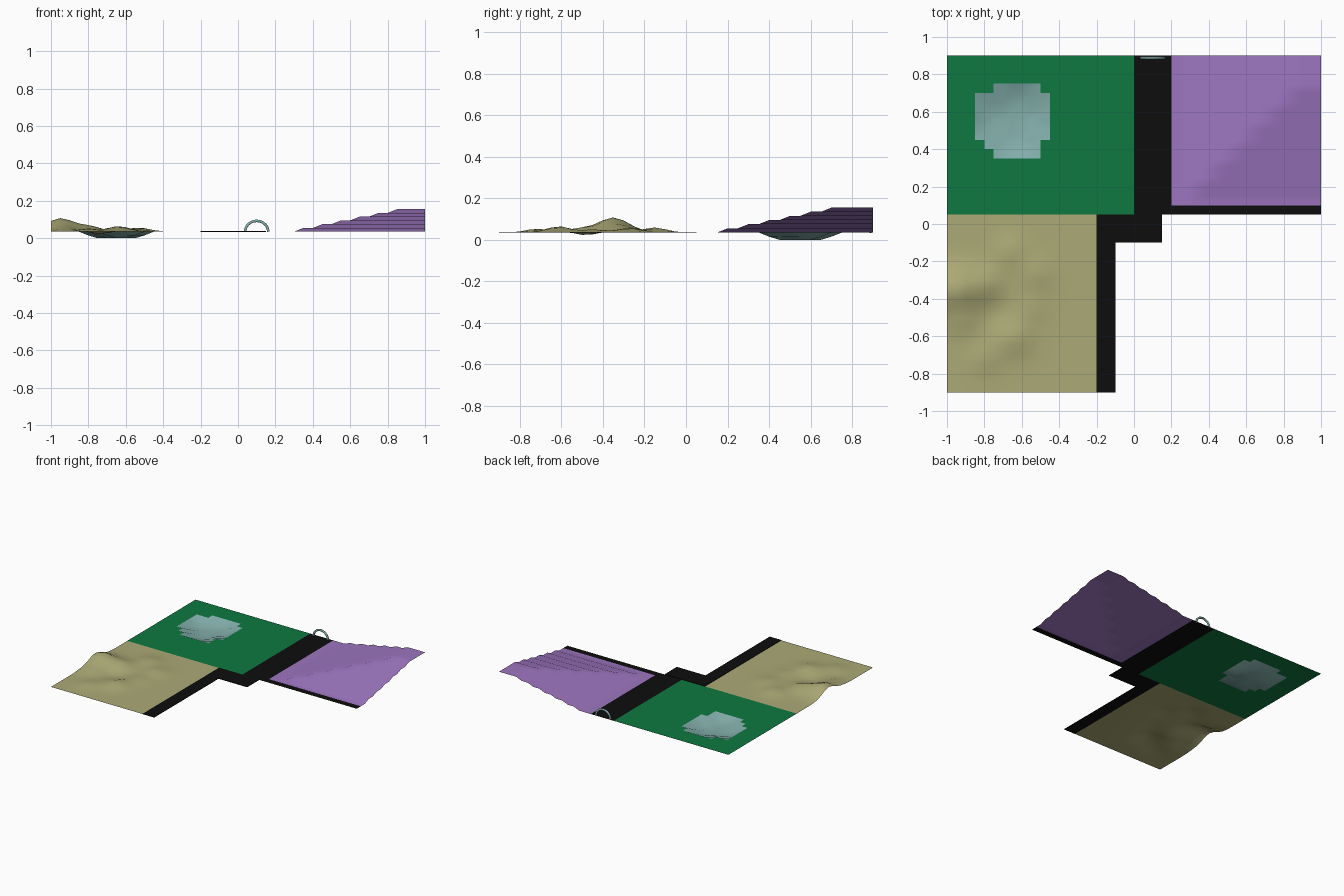
import bpy, bmesh, math

cube = bpy.data.objects.get("Cube")
if cube:
    bpy.data.objects.remove(cube, do_unlink=True)

GROUND = 0.035
CELL = 0.05


def material(name, rgb):
    m = bpy.data.materials.new(name)
    m.use_nodes = True
    m.diffuse_color = (*rgb, 1)
    bsdf = next(n for n in m.node_tree.nodes if n.type == 'BSDF_PRINCIPLED')
    bsdf.inputs["Base Color"].default_value = (*rgb, 1)
    return m


grass = material("grass green", (0.0044, 0.19, 0.052))
sand = material("sand yellow", (0.41, 0.40, 0.18))
heather = material("hill purple", (0.34, 0.18, 0.53))
water = material("pale teal", (0.23, 0.43, 0.41))
tar = material("path black", (0.004, 0.004, 0.004))


def terrain(name, x0, x1, y0, y1, mat, height=None, keep=None):
    """Grid sheet of square cells, raised by height(x, y), limited to cells passing keep."""
    nx, ny = round((x1 - x0) / CELL), round((y1 - y0) / CELL)
    bm = bmesh.new()
    verts = {}

    def vert(i, j):
        if (i, j) not in verts:
            x, y = x0 + i * CELL, y0 + j * CELL
            verts[i, j] = bm.verts.new((x, y, GROUND + (height(x, y) if height else 0)))
        return verts[i, j]

    for i in range(nx):
        for j in range(ny):
            if keep is None or keep(x0 + (i + .5) * CELL, y0 + (j + .5) * CELL):
                bm.faces.new([vert(i, j), vert(i + 1, j), vert(i + 1, j + 1), vert(i, j + 1)])
    for f in bm.faces:
        f.smooth = True
    mesh = bpy.data.meshes.new(name)
    bm.to_mesh(mesh)
    bm.free()
    mesh.materials.append(mat)
    ob = bpy.data.objects.new(name, mesh)
    bpy.context.collection.objects.link(ob)
    return ob


# Pond outline on the cell grid, in rows of (y from, y to, x from, x to)
POND_ROWS = [(.35, .40, -.75, -.50), (.40, .45, -.80, -.50),
             (.45, .70, -.85, -.45), (.70, .75, -.75, -.50)]


def in_pond(x, y):
    return any(a < y < b and c < x < d for a, b, c, d in POND_ROWS)


def pond_depth(x, y):
    """Sinks by one level for each full ring of water around the point."""
    rings = 0
    for r in (1, 2):
        offsets = [(k + .5) * CELL for k in range(-r, r)]
        if all(in_pond(x + dx, y + dy) for dx in offsets for dy in offsets):
            rings = r
    return (0, -0.02, -GROUND)[rings]


terrain("meadow", -1, 0, .05, .9, grass, keep=lambda x, y: not in_pond(x, y))
terrain("pond", -1, 0, .05, .9, water, pond_depth, in_pond)

# Sandy dunes: (x, y, height, spread)
DUNES = [(-.95, -.35, .072, .075), (-.79, -.32, .030, .055), (-.64, -.61, .030, .06),
         (-.66, -.15, .024, .055), (-.53, -.27, .022, .06), (-.80, -.72, .018, .05),
         (-.55, -.45, .015, .05), (-.74, -.48, -.014, .05), (-.92, -.52, .02, .05)]


def dunes(x, y):
    return sum(h * math.exp(-((x - a) ** 2 + (y - b) ** 2) / (2 * s * s))
               for a, b, h, s in DUNES)


terrain("dunes", -1, -.2, -.9, .05, sand, dunes)


# Terraced hill rising towards the back corner
def terraces(x, y):
    level = math.floor(min(x - .25, y - .1) / (2 * CELL) + .01)
    return .02 * max(0, min(6, level))


terrain("terraced_hill", .2, 1, .1, .9, heather, terraces)

# Paths
terrain("back_path", 0, .2, .05, .9, tar)
terrain("hill_path", .2, 1, .05, .1, tar)


def slab(name, x0, x1, y0, y1):
    bpy.ops.mesh.primitive_cube_add(size=1, location=((x0 + x1) / 2, (y0 + y1) / 2, GROUND + .001))
    ob = bpy.context.object
    ob.name = name
    ob.scale = (x1 - x0, y1 - y0, .004)
    ob.data.materials.append(tar)


slab("junction_path", -.2, .15, -.1, .05)
slab("front_path", -.2, -.1, -.9, -.1)
terrain("junction_corner", .15, .2, .05, .1, tar)

# Arch over the back path
SEGMENTS = 10
curve = bpy.data.curves.new("arch", 'CURVE')
curve.dimensions = '3D'
curve.bevel_depth = .008
curve.bevel_resolution = 1
curve.use_fill_caps = True
spline = curve.splines.new('POLY')
spline.points.add(SEGMENTS)
for k, p in enumerate(spline.points):
    a = math.pi * k / SEGMENTS
    p.co = (.1 - .062 * math.cos(a), .888, GROUND + .058 * math.sin(a), 1)
curve.materials.append(water)
arch = bpy.data.objects.new("arch", curve)
bpy.context.collection.objects.link(arch)
